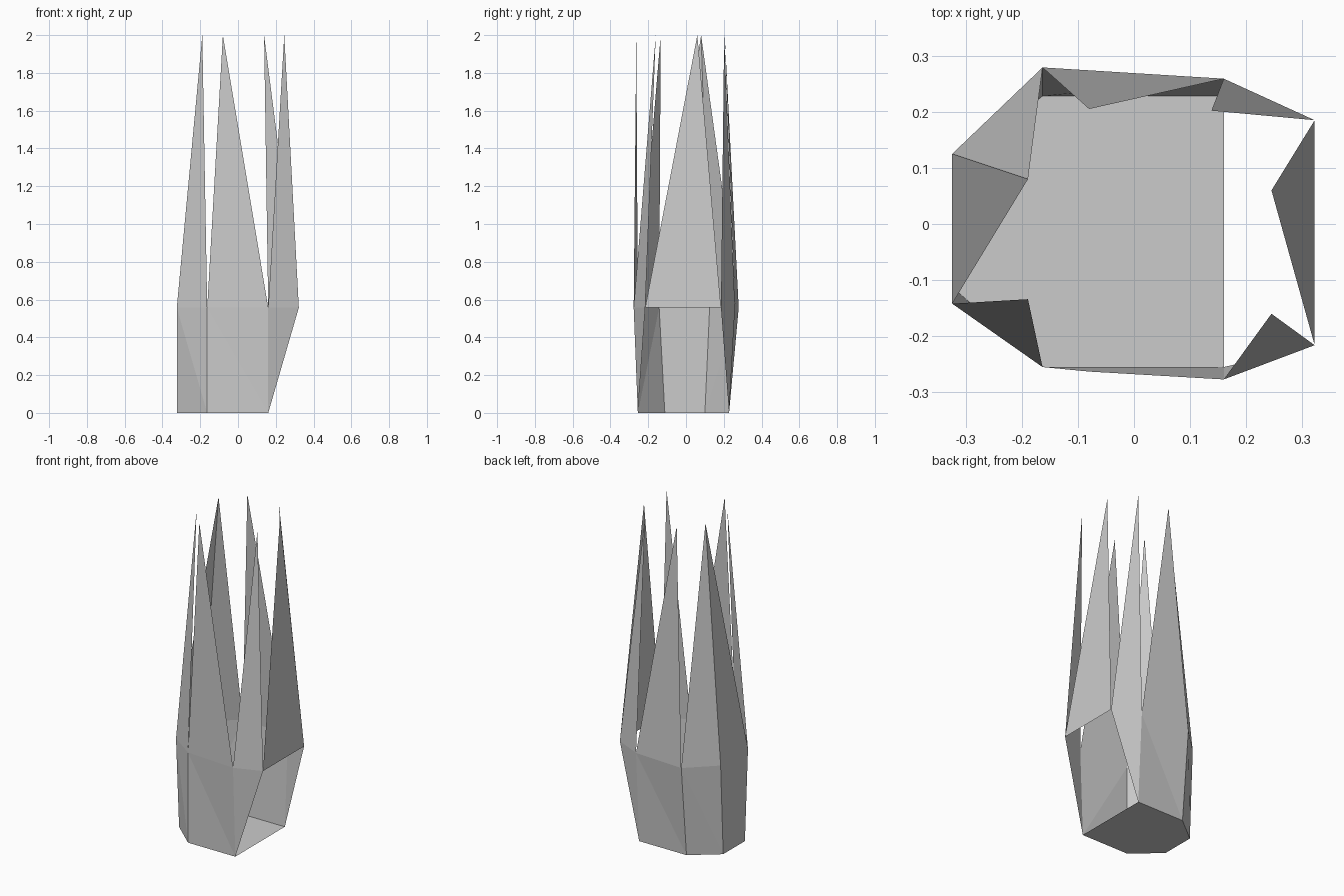
import bpy

if "Cube" in bpy.data.objects:
    bpy.data.objects.remove(bpy.data.objects["Cube"])

RIM_Z, TIP_Z = 0.557, 2.0

# Plan outlines, counter-clockwise seen from above, starting at front right
rim = [(0.16, -0.277), (0.322, -0.216), (0.322, 0.185), (0.16, 0.259),
       (-0.163, 0.279), (-0.324, 0.125), (-0.324, -0.142), (-0.163, -0.255)]
floor = [(0.16, -0.255), (0.16, 0.228), (-0.163, 0.228),
         (-0.324, 0.10), (-0.324, -0.112), (-0.163, -0.255)]
# One spike tip per rim edge
tips = [(0.245, -0.16), (0.245, 0.06), (0.138, 0.202), (-0.08, 0.205),
        (-0.189, 0.08), (-0.189, 0.08), (-0.189, -0.134), (-0.08, -0.263)]
# Floor corner standing below each rim corner
below = [0, 0, 1, 1, 2, 3, 4, 5]


def make_object(name, verts, faces):
    mesh = bpy.data.meshes.new(name)
    mesh.from_pydata(verts, [], faces)
    mesh.update()
    obj = bpy.data.objects.new(name, mesh)
    bpy.context.collection.objects.link(obj)
    return obj


# Cup: hexagonal floor and thin walls, open on the right side
nf, nr = len(floor), len(rim)
verts = [(x, y, 0) for x, y in floor] + [(x, y, RIM_Z) for x, y in rim]
faces = [tuple(reversed(range(nf)))]
for i in range(nr):
    if i == 1:
        continue  # the open side
    j = (i + 1) % nr
    a, b = below[i], below[j]
    if a == b:
        faces.append((a, nf + j, nf + i))
    else:
        faces += [(a, b, nf + i), (b, nf + j, nf + i)]
make_object("cup", verts, faces)

# Spikes: one leaning triangle rising from each rim edge
for i, tip in enumerate(tips):
    p, q = rim[i], rim[(i + 1) % nr]
    make_object(f"spike_{i + 1}",
                [(*p, RIM_Z), (*q, RIM_Z), (*tip, TIP_Z)], [(0, 1, 2)])
